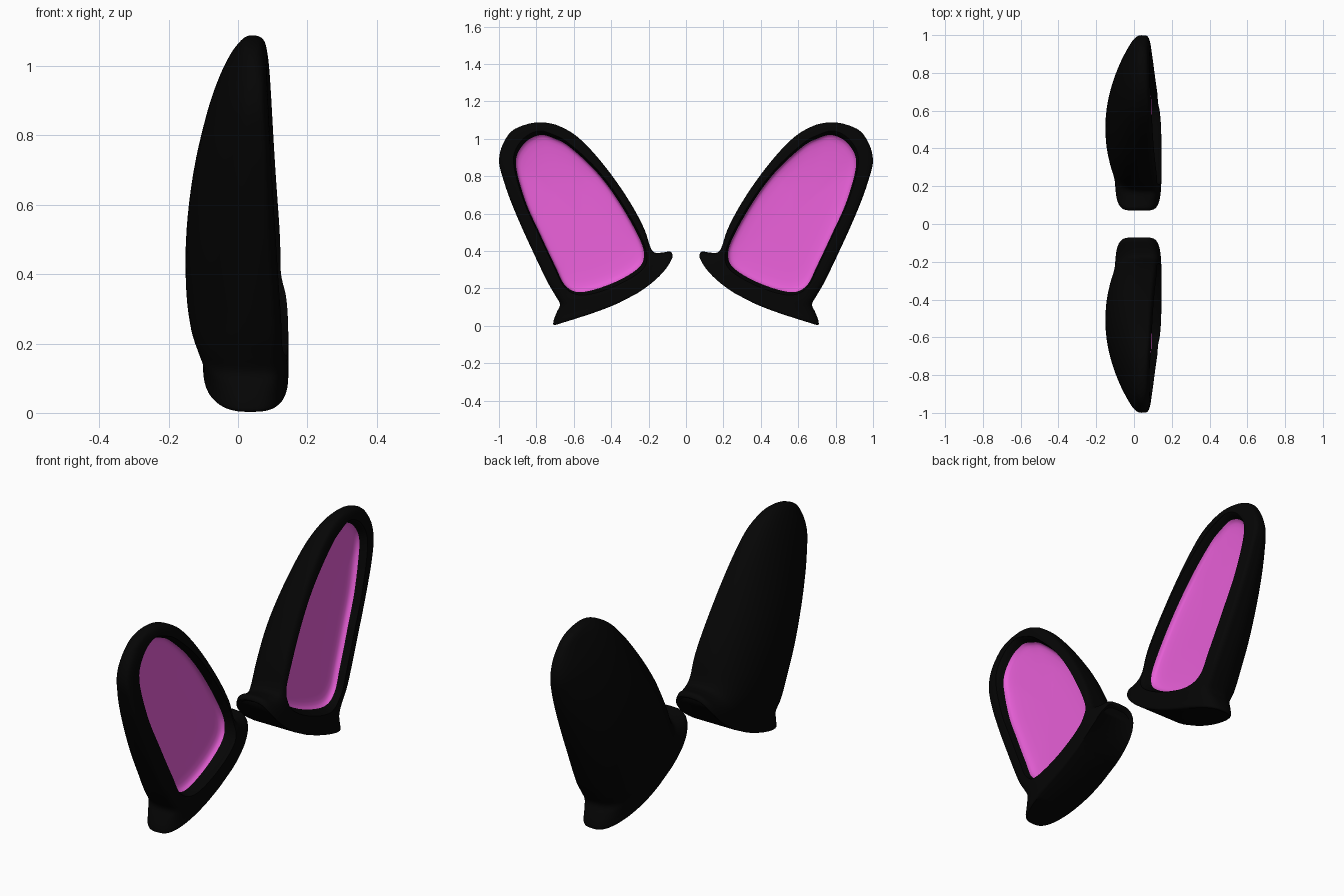
import bpy, bmesh, math
from mathutils import Vector

if "Cube" in bpy.data.objects:
    bpy.data.objects.remove(bpy.data.objects["Cube"])


def material(name, rgb):
    m = bpy.data.materials.new(name)
    m.diffuse_color = (*rgb, 1)
    m.use_nodes = True
    m.node_tree.nodes["Principled BSDF"].inputs["Base Color"].default_value = m.diffuse_color
    return m


def spline(pts, steps, closed=False):
    """Catmull-Rom through tuples of any length."""
    n, out = len(pts), []
    for i in range(n if closed else n - 1):
        pick = (lambda k: pts[k % n]) if closed else (lambda k: pts[max(0, min(n - 1, k))])
        a, b, c, d = (pick(i + k) for k in (-1, 0, 1, 2))
        for s in range(steps):
            t = s / steps
            out.append(tuple(0.5 * (2*q + (r - p)*t + (2*p - 5*q + 4*r - w)*t*t + (3*q - p - 3*r + w)*t**3)
                             for p, q, r, w in zip(a, b, c, d)))
    if not closed:
        out.append(pts[-1])
    return out


def make(name, bm, mat=None):
    bmesh.ops.recalc_face_normals(bm, faces=bm.faces)
    me = bpy.data.meshes.new(name)
    bm.to_mesh(me)
    bm.free()
    ob = bpy.data.objects.new(name, me)
    bpy.context.collection.objects.link(ob)
    if mat:
        me.materials.append(mat)
    return ob


def bridge(bm, a, b):
    n = len(a)
    for i in range(n):
        bm.faces.new((a[i], a[(i + 1) % n], b[(i + 1) % n], b[i]))


def fan(bm, ring, co):
    v = bm.verts.new(co)
    for i in range(len(ring)):
        bm.faces.new((ring[i], ring[(i + 1) % len(ring)], v))


def front_x(z):
    return 0.152 - 0.07 * z


black = material("black", (0.0015, 0.0015, 0.0015))
pink = material("pink", (0.80, 0.115, 0.68))

# Ear stations: inner y,z / outer y,z / sag / front x / back x / front power / back power
stations = [
    (.090, .365, .703, .003, .078, .138, -.092, 4, 4),
    (.072, .378, .710, .010, .077, .145, -.100, 4, 4),
    (.085, .397, .705, .038, .070, .145, -.102, 4, 4),
    (.125, .392, .690, .075, .060, .145, -.106, 4.5, 3.6),
    (.168, .392, .674, .115, .042, .142, -.120, 6, 3),
    (.192, .425, .697, .160, .025, .131, -.138, 7, 2.5),
    (.224, .520, .738, .230, .005, .127, -.150, 7, 2.2),
    (.297, .657, .806, .370, 0, .117, -.149, 7, 2.1),
    (.402, .812, .884, .540, 0, .106, -.130, 7, 2),
    (.512, .945, .942, .680, 0, .097, -.099, 7, 2),
    (.598, 1.024, .976, .780, 0, .091, -.070, 7, 2),
    (.680, 1.069, .999, .870, 0, .086, -.040, 5, 2),
    (.740, 1.085, .988, .950, 0, .081, -.014, 4, 2),
    (.795, 1.088, .950, 1.022, 0, .072, .007, 2.6, 2),
    (.840, 1.081, .915, 1.053, 0, .060, .020, 2.2, 2),
]

# Shell: lofted D-shaped sections from flared base to rounded tip
N = 64
bm = bmesh.new()
rings = []
for iy, iz, oy, oz, sag, xf, xb, pf, pb in spline(stations, 4):
    flare = max(0, min(1, sag / 0.07))
    xm = max(0.038, xf - 0.075) * (1 - flare) + 0.03 * flare
    down = Vector((-abs(iz - oz), -abs(iy - oy))).normalized()
    ring = []
    for k in range(N):
        a = 2 * math.pi * k / N
        c, s = math.cos(a), math.sin(a)
        p = pf if s >= 0 else pb
        if c < 0:
            p += ((3.2 if s >= 0 else 2.4) - p) * flare
        cc = math.copysign(abs(c) ** (2 / p), c)
        ss = abs(s) ** (2 / p) if k % (N // 2) else 0
        u = 0.5 - 0.5 * cc
        d = sag * math.sin(math.pi * max(u, 0) ** 0.68)
        x = xm + ss * ((xf - xm) if s >= 0 else (xb - xm))
        ring.append(bm.verts.new((x, iy + (oy - iy) * u + down.x * d, iz + (oz - iz) * u + down.y * d)))
    rings.append(ring)
for a, b in zip(rings, rings[1:]):
    bridge(bm, a, b)
fan(bm, rings[-1], (.040, .879, 1.069))
# Curved underside, strip by strip
r = rings[0]
for k in range(N // 2):
    quad = [r[k], r[k + 1], r[(N - k - 1) % N], r[(N - k) % N]]
    bm.faces.new(list(dict.fromkeys(quad)))
shell = make("ear_shell", bm, black)

# Lining outline (y, z)
outline = spline([(.78, 1.02), (.865, .975), (.91, .87), (.86, .67), (.78, .49), (.70, .32), (.645, .215),
                  (.56, .18), (.40, .225), (.265, .30), (.225, .37), (.25, .47), (.36, .665),
                  (.48, .825), (.62, .955), (.70, 1.0)], 6, True)
center = (.56, .58)
wall = [(1.05, -.004), (1.035, .004), (1.015, .024)]
bowl = [(1, .046), (.985, .056), (.96, .063), (.92, .067), (.85, .070), (.7, .072), (.4, .073)]


def bowl_mesh(bm, lift, profile):
    out = []
    for f, d in profile:
        ring = []
        for y, z in outline:
            yy, zz = center[0] + (y - center[0]) * f, center[1] + (z - center[1]) * f
            # shallower towards the thin tip
            dd = d * (1 - 0.25 * max(0, zz - 0.8) / 0.25)
            ring.append(bm.verts.new((front_x(zz) - dd + lift, yy, zz)))
        out.append(ring)
    for a, b in zip(out, out[1:]):
        bridge(bm, a, b)
    fan(bm, out[-1], (front_x(center[1]) - .073 + lift, *center))
    return out[0]


# Hollow in the shell front, with a rounded black rim
bm = bmesh.new()
edge = bowl_mesh(bm, 0, wall + bowl)
lid = [bm.verts.new((0.3, v.co.y, v.co.z)) for v in edge]
bridge(bm, edge, lid)
bm.faces.new(lid)
cutter = make("hollow_cutter", bm, black)
cutter.hide_render = True
cut = shell.modifiers.new("hollow", "BOOLEAN")
cut.operation = "DIFFERENCE"
cut.solver = "EXACT"
cut.object = cutter
bpy.context.view_layer.objects.active = shell
bpy.ops.object.modifier_apply(modifier="hollow")
bpy.data.objects.remove(cutter)

# Pink lining
bm = bmesh.new()
bowl_mesh(bm, 0.002, bowl)
lining = make("ear_lining", bm, pink)
if sum(p.normal.x for p in lining.data.polygons) < 0:
    lining.data.flip_normals()

# Smooth shading and the second ear
for ob in (shell, lining):
    bpy.ops.object.select_all(action="DESELECT")
    ob.select_set(True)
    bpy.context.view_layer.objects.active = ob
    bpy.ops.object.shade_smooth_by_angle(angle=math.radians(40))
    m = ob.modifiers.new("other_ear", "MIRROR")
    m.use_axis = (False, True, False)
    m.use_mirror_merge = False
